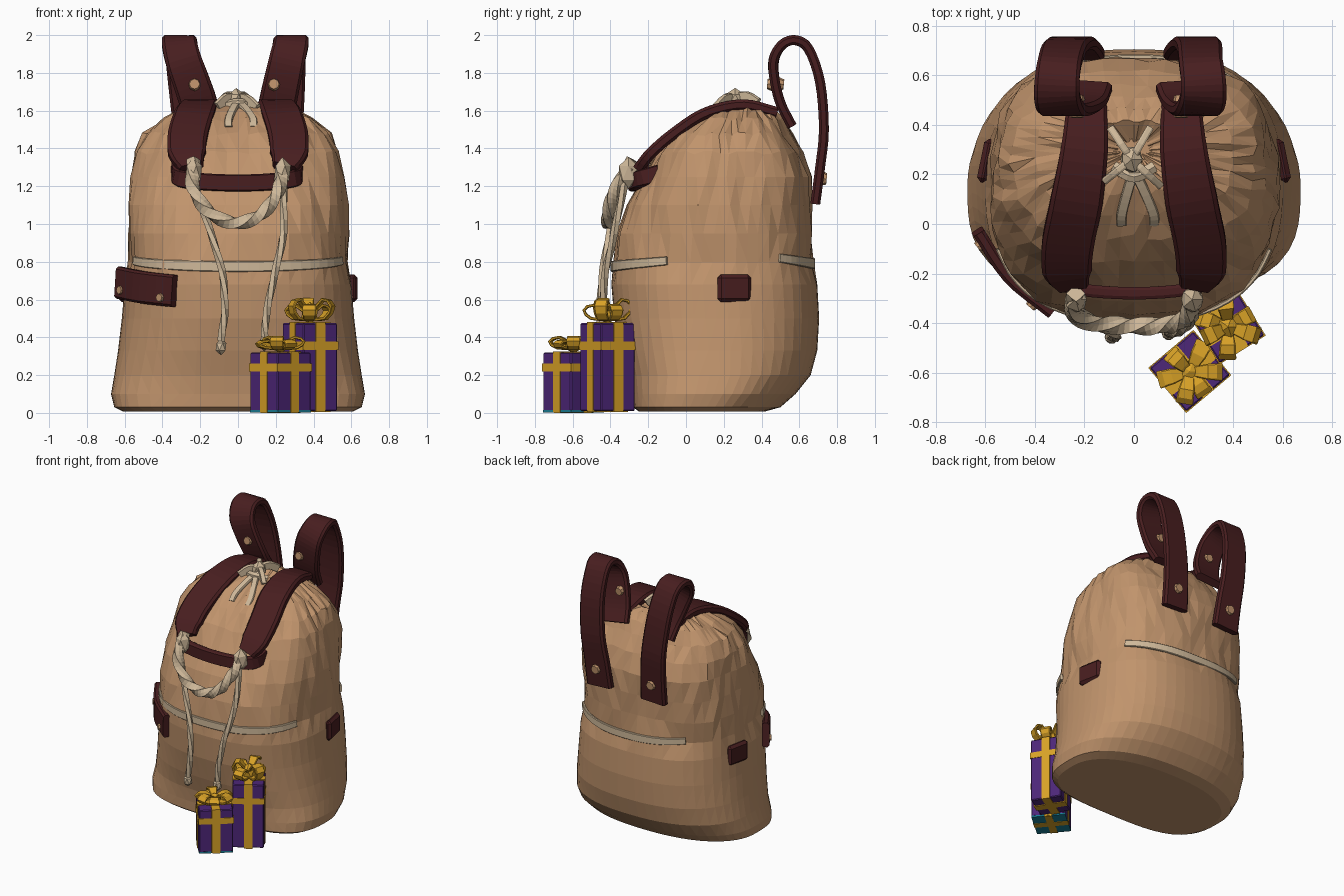
import bpy, bmesh, math, random
from mathutils import Vector, Matrix

random.seed(4)
if "Cube" in bpy.data.objects:
    bpy.data.objects.remove(bpy.data.objects["Cube"], do_unlink=True)


def material(name, rgb):
    m = bpy.data.materials.new(name)
    m.use_nodes = True
    m.diffuse_color = (*rgb, 1)
    node = next(n for n in m.node_tree.nodes if n.type == 'BSDF_PRINCIPLED')
    node.inputs["Base Color"].default_value = (*rgb, 1)
    return m


TAN = material("tan canvas", (0.53, 0.295, 0.15))
LEATHER = material("dark red leather", (0.065, 0.013, 0.014))
ROPE = material("cream rope", (0.62, 0.48, 0.32))
GOLD = material("gold ribbon", (0.69, 0.36, 0.02))
PURPLE = material("purple paper", (0.075, 0.02, 0.19))
TEAL = material("teal paper", (0.01, 0.22, 0.32))


def finish(name, bm, mat):
    bmesh.ops.recalc_face_normals(bm, faces=bm.faces)
    mesh = bpy.data.meshes.new(name)
    bm.to_mesh(mesh)
    bm.free()
    mesh.materials.append(mat)
    ob = bpy.data.objects.new(name, mesh)
    bpy.context.scene.collection.objects.link(ob)
    return ob


def smooth_path(pts, n):
    # Catmull-Rom curve through the points
    p = [Vector(q) for q in pts]
    p = [2 * p[0] - p[1]] + p + [2 * p[-1] - p[-2]]
    out = []
    for i in range(1, len(p) - 2):
        for k in range(n):
            t = k / n
            a, b, c, d = p[i - 1:i + 3]
            out.append((2 * b + (c - a) * t + (2 * a - 5 * b + 4 * c - d) * t * t
                        + (3 * b - a - 3 * c + d) * t ** 3) / 2)
    return out + [p[-2]]


def sweep(name, pts, section, mat, side=(1, 0, 0), n=4, twist=0, scale=(1, 1)):
    path = smooth_path(pts, n)
    bm = bmesh.new()
    rings = []
    last = len(path) - 1
    for i, p in enumerate(path):
        t = (path[min(i + 1, last)] - path[max(i - 1, 0)]).normalized()
        nrm = Vector(side).cross(t).normalized()
        s = t.cross(nrm)
        f = i / last * (len(scale) - 1)
        j = min(int(f), len(scale) - 2)
        w = scale[j] + (scale[j + 1] - scale[j]) * (f - j)
        rot = Matrix.Rotation(twist * i, 2)
        ring = []
        for q in section:
            u, v = rot @ Vector(q)
            ring.append(bm.verts.new(p + s * u * w + nrm * v))
        rings.append(ring)
    for a, b in zip(rings, rings[1:]):
        for k in range(len(a)):
            m = (k + 1) % len(a)
            bm.faces.new((a[k], a[m], b[m], b[k]))
    bm.faces.new(rings[0])
    bm.faces.new(rings[-1])
    return finish(name, bm, mat)


def flat(w, t):
    # Strap section with softened edges
    w, t = w / 2, t / 2
    return [(-w, -t / 2), (-w * .85, -t), (w * .85, -t), (w, -t / 2),
            (w, t / 2), (w * .85, t), (-w * .85, t), (-w, t / 2)]


def round_section(r, sides=6, lobe=0):
    return [((r - lobe * (k % 2)) * math.cos(math.tau * k / sides),
             (r - lobe * (k % 2)) * math.sin(math.tau * k / sides)) for k in range(sides)]


def box(name, centre, size, mat, angle=0, bevel=0):
    bm = bmesh.new()
    bmesh.ops.create_cube(bm, size=1, matrix=Matrix.Diagonal((*size, 1)))
    if bevel:
        bmesh.ops.bevel(bm, geom=bm.edges[:], offset=bevel, segments=1, affect='EDGES')
    bm.transform(Matrix.Translation(centre) @ Matrix.Rotation(angle, 4, 'Z'))
    return finish(name, bm, mat)


def button(name, centre, normal, r=0.036):
    bm = bmesh.new()
    bmesh.ops.create_cone(bm, cap_ends=True, segments=8, radius1=r, radius2=r * .75, depth=0.03)
    bm.transform(Matrix.Translation(centre) @ Vector(normal).to_track_quat('Z', 'Y').to_matrix().to_4x4())
    return finish(name, bm, TAN)


def lump(name, centre, size, mat):
    bm = bmesh.new()
    bmesh.ops.create_icosphere(bm, subdivisions=1, radius=1, matrix=Matrix.Diagonal((*size, 1)))
    bm.transform(Matrix.Translation(centre))
    return finish(name, bm, mat)


# Canvas sack: levels of height, half width, front y, back y
LEVELS = [(.008, .61, -.25, .42), (.03, .655, -.28, .5), (.1, .672, -.285, .58), (.2, .655, -.3, .66),
          (.33, .635, -.34, .695), (.5, .615, -.38, .705), (.68, .6, -.395, .695), (.8, .578, -.385, .67),
          (.95, .582, -.365, .665), (1.1, .575, -.31, .665), (1.25, .56, -.235, .665), (1.38, .54, -.165, .62),
          (1.48, .495, -.075, .56), (1.56, .4, .02, .515), (1.61, .3, .1, .47),
          (1.625, .2, .17, .42), (1.57, .07, .25, .34)]


def sack_point(level, ang, grow=0):
    z, a, f, b = level
    p = 2.3 + .5 * min(1, z / 1.5)
    c, s = math.cos(ang), math.sin(ang)
    if s < 0:
        p += max(0, .9 - 2 * z)    # squarer front corners at the base
    r = (abs(c) ** p + abs(s) ** p) ** (-1 / p)
    return Vector((c * r * (a + grow), (f + b) / 2 + s * r * ((b - f) / 2 + grow), z))


def between(z):
    for lo, hi in zip(LEVELS, LEVELS[1:]):
        if lo[0] <= z <= hi[0]:
            k = (z - lo[0]) / (hi[0] - lo[0])
            return [x + (y - x) * k for x, y in zip(lo, hi)]


bm = bmesh.new()
SEG = 56
rows = []
for i, level in enumerate(LEVELS):
    z = level[0]
    gather = max(0, (i - 9) / 7)
    row = []
    for k in range(SEG):
        ang = math.tau * k / SEG
        facing = max(0, -math.sin(ang))
        # Pleats near the gathered neck, sunken between the straps
        grow = -.035 * gather * (.3 + .7 * facing) * (k % 4 in (1, 2)) - .03 * gather * facing ** 8
        # Diagonal creases on the flanks
        if .7 < z < 1.5:
            grow += .012 * math.sin(5 * ang + 8 * z) * abs(math.cos(ang)) + random.uniform(-.01, .007)
        v = sack_point(level, ang, grow)
        if 10 < i < 15:
            v.z += random.uniform(-.015, .008)
        row.append(bm.verts.new(v))
    rows.append(row)
for a, b in zip(rows, rows[1:]):
    for k in range(SEG):
        m = (k + 1) % SEG
        bm.faces.new((a[k], a[m], b[m], b[k]))
bm.faces.new(rows[0])
bm.faces.new(rows[-1])
bmesh.ops.triangulate(bm, faces=[f for f in bm.faces if len(f.verts) == 4])
finish("canvas_sack", bm, TAN)

# Piping band, front and back
for name, lo, hi, mid in (("front_piping", 206, 334, .775), ("back_piping", 38, 130, .79)):
    pts = []
    for k in range(13):
        deg = lo + (hi - lo) * k / 12
        z = mid + .03 * abs(k / 6 - 1) ** 2
        pts.append(sack_point(between(z), math.radians(deg), .003))
    sweep(name, pts, flat(.056, .018), ROPE, side=(0, 0, 1), n=2, scale=(.8, 1, 1, .8))

# Straps; the model's left loop leans out a little less
for sx, lr, lean in ((1, "left", -.03), (-1, "right", 0)):
    def mir(pts):
        return [(sx * x, y, z) for x, y, z in pts]
    # Padded strap over the top, hanging to the front
    sweep(lr + "_top_strap", mir([(.19, .48, 1.59), (.2, .3, 1.63), (.23, .1, 1.585), (.265, -.07, 1.475),
                                  (.27, -.185, 1.375), (.245, -.245, 1.3)]),
          flat(.2, .06), LEATHER, scale=(.8, .95, 1.05, 1.05, 1, .65))
    # Upright shoulder loop
    sweep(lr + "_shoulder_loop", mir([(.19, .555, 1.53), (.21, .5, 1.64), (.25 + lean / 2, .47, 1.76),
                                      (.29 + lean, .465, 1.87), (.31 + lean, .51, 1.95), (.31 + lean, .58, 1.973),
                                      (.3 + lean, .65, 1.925), (.28 + lean / 2, .71, 1.75),
                                      (.25, .73, 1.5), (.23, .71, 1.3), (.22, .685, 1.11)]),
          flat(.185, .052), LEATHER, scale=(1.1, 1.05, 1, .95, 1, 1.1))
    button(lr + "_loop_front_button", (sx * .21 - .02, .445, 1.74), (0, -1, .1))
    button(lr + "_loop_inner_button", (sx * .21 - .02, .503, 1.74), (0, 1, -.1))
    button(lr + "_loop_back_button", (sx * .225, .73, 1.24), (0, 1, -.1), .04)
    box(lr + "_side_patch", (sx * .597, .255, .66), (.044, .18, .145), LEATHER, sx * .2, .018)
    # Rope knot at the strap end
    lump(lr + "_rope_knot", (sx * .235, -.305, 1.27), (.05, .058, .085), ROPE)

# Crossbar and corner patch
sweep("front_crossbar", [(-.33, -.14, 1.29), (-.3, -.24, 1.24), (-.12, -.275, 1.22), (.12, -.275, 1.22),
                         (.29, -.24, 1.24), (.32, -.14, 1.27)], flat(.09, .05), LEATHER, side=(0, 0, 1))
sweep("corner_patch", [(-.63, -.03, .69), (-.505, -.215, .665), (-.335, -.355, .645)],
      flat(.17, .05), LEATHER, side=(0, 0, 1))
button("corner_button_outer", (-.62, -.085, .65), (-.78, -.62, 0), .028)
button("corner_button_inner", (-.41, -.325, .61), (-.65, -.76, 0), .028)

# Braided rope and hanging cords
sweep("braided_rope", [(-.235, -.28, 1.34), (-.24, -.36, 1.2), (-.16, -.4, 1.07), (-.02, -.41, 1.005),
                       (.12, -.41, 1.05), (.21, -.38, 1.17), (.24, -.29, 1.3)],
      round_section(.038, 8, .009), ROPE, side=(0, 1, 0), n=6, twist=.3)
CORDS = {"right": [(-.23, -.34, 1.2), (-.15, -.4, .97), (-.085, -.44, .75), (-.07, -.455, .55), (-.09, -.455, .38)],
         "left": [(.24, -.32, 1.24), (.24, -.38, .95), (.19, -.43, .72), (.15, -.44, .52), (.14, -.44, .4)]}
for lr, pts in CORDS.items():
    sweep(lr + "_cord", pts, round_section(.021, 5), ROPE, n=4, twist=.3)
    lump(lr + "_cord_end", Vector(pts[-1]) - Vector((0, 0, .03)), (.032, .032, .045), ROPE)

# Drawstring knot, loops and tails
lump("drawstring_knot", (-.01, .26, 1.66), (.05, .06, .06), ROPE)
sweep("drawstring_neck", [(-.08, .23, 1.62), (0, .19, 1.64), (.08, .23, 1.62)], round_section(.026), ROPE, side=(0, 0, 1))
for k, end in enumerate([(-.09, .38, 1.64), (.06, .38, 1.64), (-.11, .18, 1.62), (.1, .16, 1.61)]):
    mid = Vector(end) * .5 + Vector((-.005, .13, .855))
    sweep(f"drawstring_loop_{k}", [(-.01, .26, 1.66), mid, end], flat(.055, .03), ROPE, n=3, side=(0, 0, 1))
for k, x in enumerate((-.05, .08)):
    sweep(f"drawstring_tail_{k}", [(0, .22, 1.65), (x * .6, .12, 1.6), (x, .04, 1.55), (x, 0, 1.51)],
          flat(.04, .025), ROPE, n=3)


def gift(name, x, y, side, height, angle, band, bow):
    z = height / 2 + .01
    rib, out = .058, side + .008
    box(name + "_box", (x, y, z), (side, side, height), PURPLE, angle, .006)
    box(name + "_ribbon_across", (x, y, z), (out, rib, height + .01), GOLD, angle)
    box(name + "_ribbon_along", (x, y, z), (rib, out, height + .01), GOLD, angle)
    box(name + "_ribbon_belt", (x, y, band), (out, out, rib * .75), GOLD, angle)
    # Bow of crumpled ribbon loops around a knot
    top = Vector((x, y, height + .015))
    up = Vector((0, 0, 1))
    lump(name + "_bow_knot", top + up * bow * .4, (.05, .05, bow * .5), GOLD)
    for k in range(6):
        a = angle + math.tau * k / 6 + random.uniform(-.2, .2)
        d = Vector((math.cos(a), math.sin(a), 0))
        r = .125 if k % 3 else .105
        lift = bow * (.75 + .25 * (k % 2))
        sweep(f"{name}_bow_loop_{k}", [top + up * .03, top + d * r * .6 + up * lift,
                                       top + d * r + up * lift * .7, top + d * r * .7 + up * .02, top + up * .015],
              flat(.065, .016), GOLD, side=up.cross(d), n=2, scale=(.5, 1, 1.1, 1, .5))


gift("tall_gift", .38, -.415, .212, .465, math.radians(32), .355, .12)
gift("short_gift", .225, -.595, .23, .31, math.radians(-50), .24, .075)

# Teal underside of the short gift, with its ribbon cross
for name, size, z, mat in (("base", (.23, .23, .012), .009, TEAL), ("base_ribbon_across", (.232, .05, .006), .003, GOLD),
                           ("base_ribbon_along", (.05, .232, .006), .003, GOLD)):
    box("short_gift_" + name, (.225, -.595, z), size, mat, math.radians(-50))
